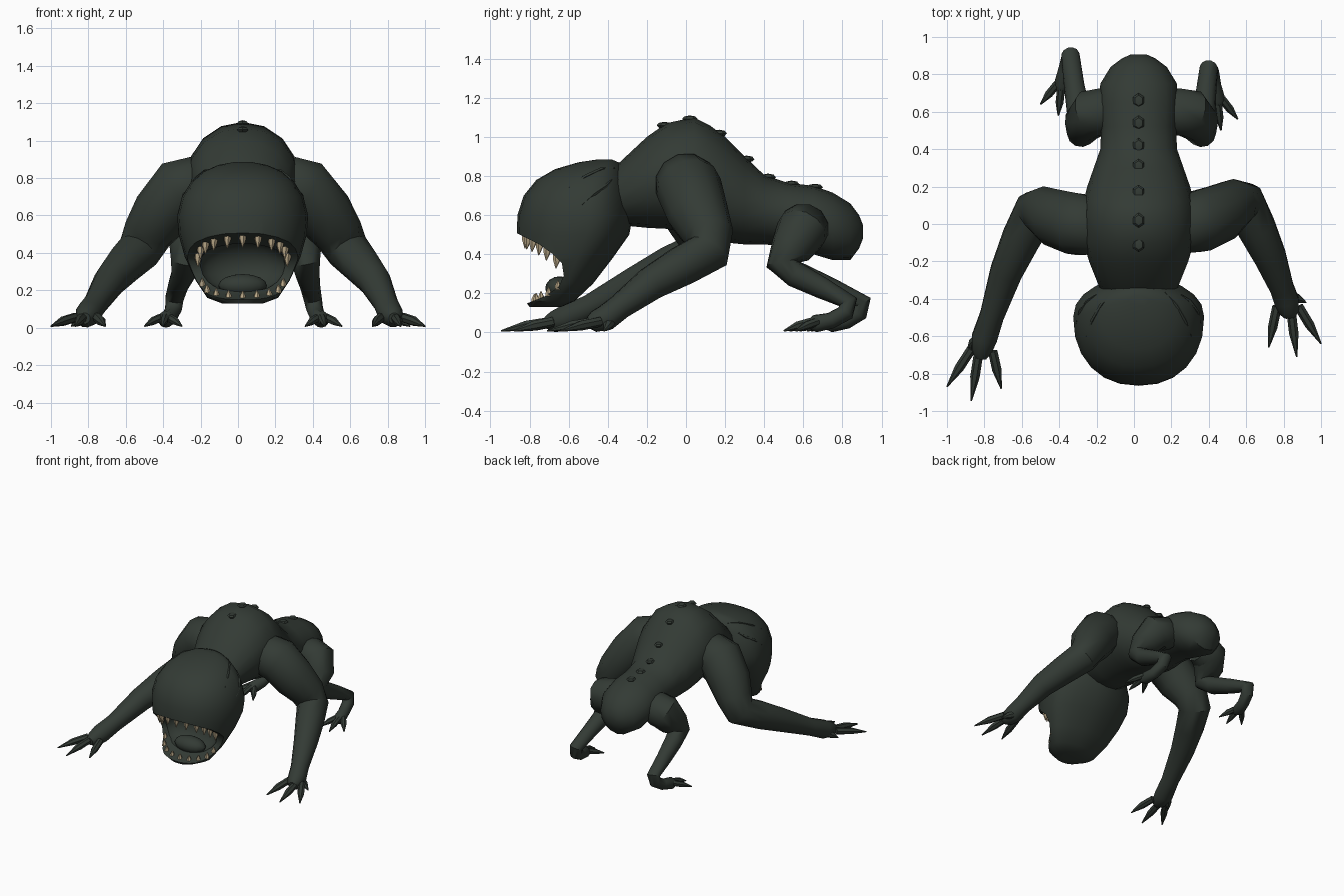
import bpy, bmesh, math
from mathutils import Vector

if "Cube" in bpy.data.objects:
    bpy.data.objects.remove(bpy.data.objects["Cube"])


def material(name, rgb):
    m = bpy.data.materials.new(name)
    m.use_nodes = True
    m.diffuse_color = (*rgb, 1)
    b = m.node_tree.nodes["Principled BSDF"]
    b.inputs["Base Color"].default_value = (*rgb, 1)
    b.inputs["Roughness"].default_value = 0.8
    return m


SKIN = material("dark_green_skin", (0.033, 0.043, 0.035))
TOOTH = material("tan_tooth", (0.50, 0.40, 0.25))
CX = 0.025


def finish(name, bm, mat=SKIN, angle=40):
    bmesh.ops.recalc_face_normals(bm, faces=bm.faces)
    me = bpy.data.meshes.new(name)
    bm.to_mesh(me)
    bm.free()
    me.materials.append(mat)
    ob = bpy.data.objects.new(name, me)
    bpy.context.collection.objects.link(ob)
    smooth(ob, angle)
    return ob


def smooth(ob, angle=40):
    bpy.ops.object.select_all(action='DESELECT')
    bpy.context.view_layer.objects.active = ob
    ob.select_set(True)
    bpy.ops.object.shade_smooth_by_angle(angle=math.radians(angle))


def loft(bm, rings):
    """Skin a list of equal-length point rings and cap both ends."""
    vs = [[bm.verts.new(p) for p in r] for r in rings]
    n = len(vs[0])
    for a, b in zip(vs, vs[1:]):
        for i in range(n):
            j = (i + 1) % n
            bm.faces.new((a[i], a[j], b[j], b[i]))
    bm.faces.new(vs[0])
    bm.faces.new(vs[-1])


def tube(bm, path, sides=10):
    """Tapered limb through points (x, y, z, radius)."""
    pts = [Vector(p[:3]) for p in path]
    rings, u = [], None
    for i, p in enumerate(pts):
        a, b = pts[max(i - 1, 0)], pts[min(i + 1, len(pts) - 1)]
        t = (p - a).normalized() + (b - p).normalized()
        t.normalize()
        u = t.orthogonal() if u is None else u - t * u.dot(t)
        u.normalize()
        v = t.cross(u)
        rings.append([p + path[i][3] * (u * math.cos(k) + v * math.sin(k))
                      for k in (math.tau * s / sides for s in range(sides))])
    loft(bm, rings)


def ball(bm, centre, radii, seg=16):
    r = bmesh.ops.create_uvsphere(bm, u_segments=seg, v_segments=max(seg // 2, 4), radius=1)
    for v in r["verts"]:
        v.co = Vector(c + a * q for c, a, q in zip(centre, v.co, radii))


def lerp_table(table, x):
    for (x0, y0), (x1, y1) in zip(table, table[1:]):
        if x <= x1:
            break
    return y0 + (y1 - y0) * min(max((x - x0) / (x1 - x0), 0), 1)


# Torso: elliptical sections (y, top, bottom, half width)
TORSO = [(-.42, .76, .60, .12), (-.35, .86, .55, .205), (-.2, 1.0, .535, .265), (-.1, 1.07, .53, .295),
         (.04, 1.1, .50, .30), (.12, 1.06, .48, .295), (.2, 1.0, .46, .275), (.3, .9, .45, .24),
         (.4, .805, .45, .205), (.52, .765, .44, .20), (.65, .75, .40, .21), (.75, .715, .37, .205),
         (.84, .66, .37, .15), (.885, .60, .43, .09), (.905, .55, .48, .045)]
bm = bmesh.new()
loft(bm, [[(CX + w * math.cos(k), y, (t + b) / 2 + (t - b) / 2 * math.sin(k))
           for k in (math.tau * s / 16 for s in range(16))] for y, t, b, w in TORSO])
finish("torso", bm)

# Spine knobs riding on the back line
bm = bmesh.new()
for y in (-.11, .02, .17, .31, .42, .54, .66):
    z = lerp_table([(s[0], s[1]) for s in TORSO], y)
    ball(bm, (CX, y, z - .004), (.034, .04, .018), 6)
finish("spine_knobs", bm)

# Head: horizontal sections (z, front, back, half width), widest behind the middle
HEAD = [(.13, -.80, -.64, .11), (.16, -.82, -.57, .19), (.25, -.835, -.475, .25), (.38, -.855, -.375, .31),
        (.5, -.865, -.29, .343), (.6, -.862, -.272, .35), (.7, -.83, -.285, .325), (.78, -.765, -.30, .275),
        (.835, -.67, -.32, .21), (.87, -.55, -.345, .13), (.885, -.45, -.38, .05)]
rings = []
for z, f, b, w in HEAD:
    mid = f + (b - f) * .62
    ring = []
    for k in (math.tau * s / 24 for s in range(24)):
        c, s = math.cos(k), math.sin(k)
        x = w * math.copysign(abs(c) ** (1.2 if s > 0 else .9), c)
        ring.append((CX + x, mid + abs(s) ** .9 * ((b - mid) if s > 0 else (f - mid)), z))
    rings.append(ring)
bm = bmesh.new()
loft(bm, rings)
head = finish("head", bm)

# Temple ridges lying on the skull
bm = bmesh.new()
for side in (-1, 1):
    for a, b in (((.15, -.35, .86), (.28, -.60, .74)), ((.24, -.36, .79), (.32, -.53, .65))):
        a, b = Vector(a), Vector(b)
        path = []
        for t, r in ((0, .004), (.33, .010), (.66, .010), (1, .002)):
            p = a.lerp(b, t)
            hit = head.closest_point_on_mesh(Vector((CX + side * p.x, p.y, p.z)))[1]
            path.append((*hit, r))
        tube(bm, path, 5)
finish("temple_ridges", bm)

# Mouth: an open wedge seen from the side, then a shallow hollow behind it
WEDGE = [(-1, .51), (-.86, .505), (-.75, .45), (-.68, .40), (-.635, .355), (-.625, .29),
         (-.65, .235), (-.72, .185), (-.81, .15), (-1, .13)]
bm = bmesh.new()
loft(bm, [[(x, y, z) for y, z in WEDGE] for x in (-.6, .6)])
wedge = finish("mouth_wedge_cutter", bm)
bm = bmesh.new()
ball(bm, (CX, -.665, .33), (.235, .15, .145), 20)
hollow = finish("mouth_hollow_cutter", bm)
for cutter in (wedge, hollow):
    mod = head.modifiers.new("cut", 'BOOLEAN')
    mod.operation, mod.solver, mod.object = 'DIFFERENCE', 'EXACT', cutter
bpy.context.view_layer.update()
head.data = bpy.data.meshes.new_from_object(head.evaluated_get(bpy.context.evaluated_depsgraph_get()))
head.modifiers.clear()
for cutter in (wedge, hollow):
    bpy.data.objects.remove(cutter)
smooth(head)

# Tongue
bm = bmesh.new()
ball(bm, (CX, -.645, .225), (.13, .075, .062))
finish("tongue", bm)

# Teeth: cones along the upper and lower lips
bm = bmesh.new()
UPPER = sorted(WEDGE[1:5])
for deg in (-84, -70, -56, -40, -20, 0, 20, 40, 56, 70, 84):
    a = math.radians(deg)
    y = -.63 - .19 * math.cos(a) ** .8
    x, z = CX + .24 * math.sin(a), lerp_table(UPPER, y)
    tube(bm, [(x, y, z + .02, .02), (x, y, z - .012, .019), (x, y - .004, z - .055, .002)], 6)
LOWER = sorted(WEDGE[5:9])
for deg in range(-80, 81, 20):
    a = math.radians(deg)
    y = -.63 - .145 * math.cos(a)
    x, z = CX + .22 * math.sin(a), lerp_table(LOWER, y)
    tube(bm, [(x, y, z - .012, .017), (x, y, z + .008, .015), (x, y, z + .034, .002)], 6)
finish("teeth", bm, TOOTH)


# Limbs: one tapered tube, then claws as (base x, base y, tip x, tip y)
def limb(name, path, claws, size):
    bm = bmesh.new()
    tube(bm, path, 12)
    finish(name, bm)
    bm = bmesh.new()
    for bx, by, tx, ty in claws:
        mx, my = (bx + tx) / 2, (by + ty) / 2
        tube(bm, [(bx, by, .055, size), (mx, my, .035, size), (tx, ty, .008, .004)], 7)
    finish(name + "_claws", bm)


limb("left_arm",
     [(.20, .0, .77, .12), (.28, .0, .76, .16), (.35, .015, .74, .17), (.46, .06, .61, .158),
      (.54, .11, .50, .133), (.59, .11, .41, .118), (.655, -.02, .34, .105), (.73, -.18, .25, .088),
      (.79, -.34, .13, .066), (.815, -.41, .075, .068), (.83, -.47, .055, .055), (.835, -.50, .05, .03)],
     [(.765, -.44, .72, -.66), (.84, -.46, .87, -.71), (.88, -.44, 1.0, -.64), (.83, -.38, .92, -.42)], .026)
limb("right_arm",
     [(-.15, -.01, .77, .12), (-.23, -.01, .76, .16), (-.31, .0, .74, .17), (-.41, .03, .61, .158),
      (-.485, .07, .50, .133), (-.53, .065, .41, .118), (-.605, -.08, .34, .105), (-.685, -.26, .25, .088),
      (-.76, -.49, .13, .066), (-.80, -.61, .075, .07), (-.815, -.68, .055, .055), (-.82, -.72, .05, .03)],
     [(-.755, -.68, -.71, -.88), (-.83, -.69, -.87, -.945), (-.87, -.67, -1.0, -.87), (-.83, -.6, -.89, -.67)], .026)
limb("left_leg",
     [(.15, .60, .53, .10), (.23, .60, .53, .13), (.30, .59, .515, .132), (.345, .54, .43, .11),
      (.36, .49, .35, .08), (.37, .56, .295, .066), (.385, .70, .225, .055), (.40, .83, .155, .05),
      (.41, .815, .10, .045), (.425, .74, .06, .042), (.445, .66, .045, .045), (.45, .62, .04, .02)],
     [(.43, .66, .36, .53), (.45, .64, .465, .50), (.47, .67, .555, .56)], .022)
limb("right_leg",
     [(-.10, .60, .53, .10), (-.17, .60, .53, .13), (-.225, .59, .515, .132), (-.265, .54, .43, .11),
      (-.28, .49, .35, .08), (-.29, .57, .295, .066), (-.32, .74, .225, .055), (-.34, .90, .155, .05),
      (-.345, .885, .10, .045), (-.365, .82, .06, .042), (-.385, .74, .045, .045), (-.39, .70, .04, .02)],
     [(-.37, .74, -.30, .62), (-.39, .72, -.405, .58), (-.41, .75, -.50, .64)], .022)
